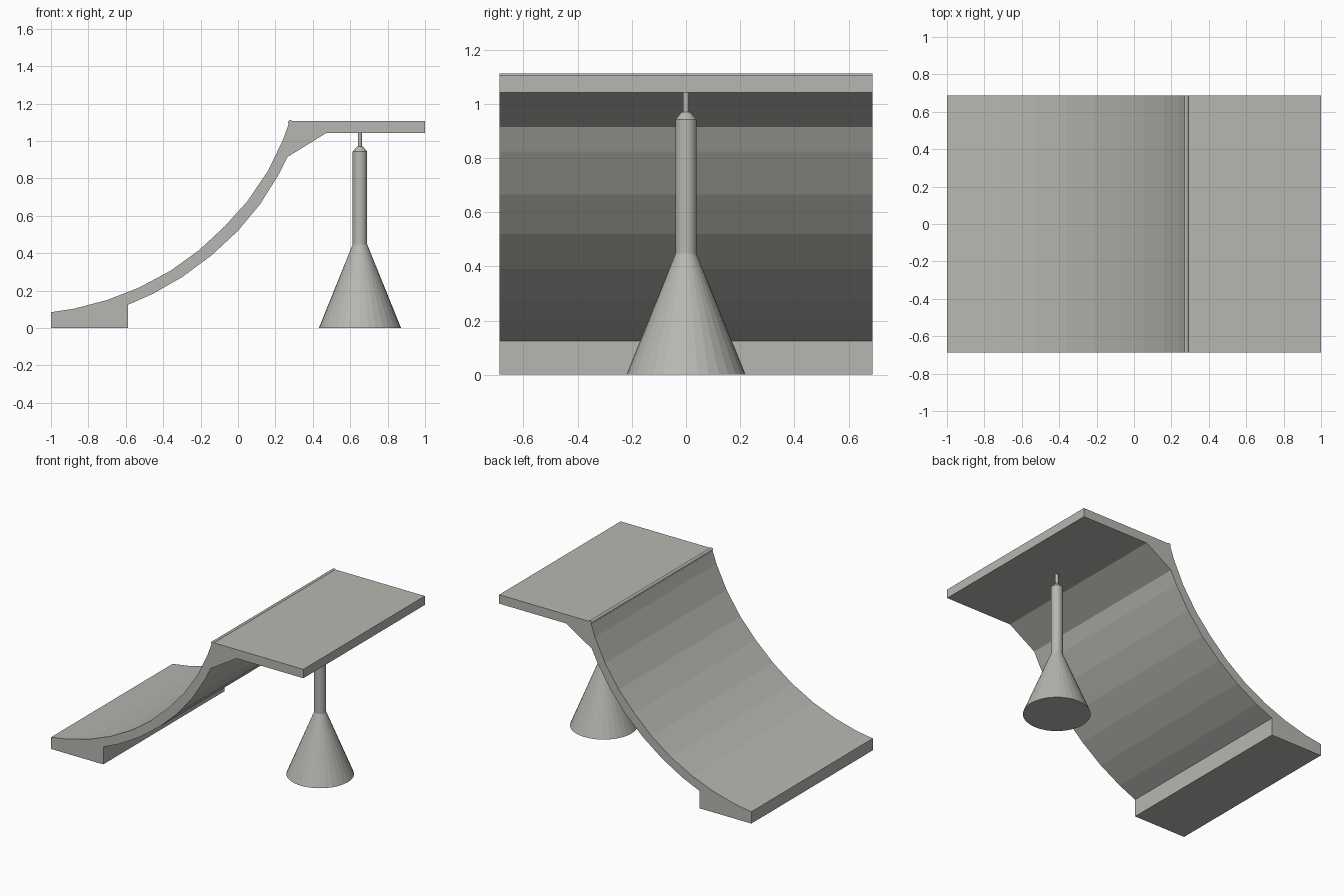
import bpy, bmesh
from math import sin, cos, pi, radians
from mathutils import Matrix

cube = bpy.data.objects.get("Cube")
if cube:
    bpy.data.objects.remove(cube, do_unlink=True)

HALF_WIDTH = 0.688
SUPPORT_X = 0.652

concrete = bpy.data.materials.new("concrete_grey")
concrete.use_nodes = True
COLOUR = (0.48, 0.47, 0.44, 1)
concrete.diffuse_color = COLOUR
concrete.node_tree.nodes["Principled BSDF"].inputs["Base Color"].default_value = COLOUR


def finish(name, bm):
    bmesh.ops.recalc_face_normals(bm, faces=bm.faces)
    mesh = bpy.data.meshes.new(name)
    bm.to_mesh(mesh)
    bm.free()
    mesh.materials.append(concrete)
    obj = bpy.data.objects.new(name, mesh)
    bpy.context.collection.objects.link(obj)
    return obj


def extrude_profile(name, profile, half):
    """Extrude an x-z outline across the full width."""
    bm = bmesh.new()
    face = bm.faces.new([bm.verts.new((x, -half, z)) for x, z in profile])
    result = bmesh.ops.extrude_face_region(bm, geom=[face])
    moved = [v for v in result["geom"] if isinstance(v, bmesh.types.BMVert)]
    bmesh.ops.translate(bm, verts=moved, vec=(0, 2 * half, 0))
    return finish(name, bm)


def lathe(name, profile, x, sides):
    """Stack rings of (radius, height) with closed ends."""
    bm = bmesh.new()
    rings = [[bm.verts.new((x + r * cos(2 * pi * i / sides), r * sin(2 * pi * i / sides), z))
              for i in range(sides)] for r, z in profile]
    for low, high in zip(rings, rings[1:]):
        for i in range(sides):
            j = (i + 1) % sides
            bm.faces.new((low[i], low[j], high[j], high[i]))
    bm.faces.new(rings[0])
    bm.faces.new(rings[-1])
    return finish(name, bm)


# Ramp: curved riding surface, flat deck, bracket and foot in one outline
riding_curve = [(-1, 0.085), (-0.875, 0.104), (-0.70, 0.15), (-0.53, 0.216),
                (-0.36, 0.307), (-0.21, 0.415), (-0.07, 0.545), (0.05, 0.678),
                (0.16, 0.84), (0.24, 1.005), (0.276, 1.106)]
deck = [(1, 1.106), (1, 1.042), (0.47, 1.042)]
underside = [(0.265, 0.915), (0.22, 0.825), (0.12, 0.665), (0, 0.52),
             (-0.14, 0.39), (-0.295, 0.275), (-0.455, 0.183), (-0.587, 0.125)]
foot = [(-0.587, 0), (-1, 0)]
extrude_profile("ramp", riding_curve + deck + underside + foot, HALF_WIDTH)

# Coping rail along the top edge
bm = bmesh.new()
bmesh.ops.create_cone(bm, cap_ends=True, segments=16, radius1=0.012, radius2=0.012,
                      depth=2 * HALF_WIDTH,
                      matrix=Matrix.Translation((0.28, 0, 1.1)) @ Matrix.Rotation(radians(90), 4, "X"))
finish("coping_rail", bm)

# Cone-footed post that holds up the deck
lathe("support_post", [(0.22, 0), (0.039, 0.447), (0.039, 0.943),
                       (0.016, 0.97), (0.011, 0.97), (0.011, 1.043)], SUPPORT_X, 32)
